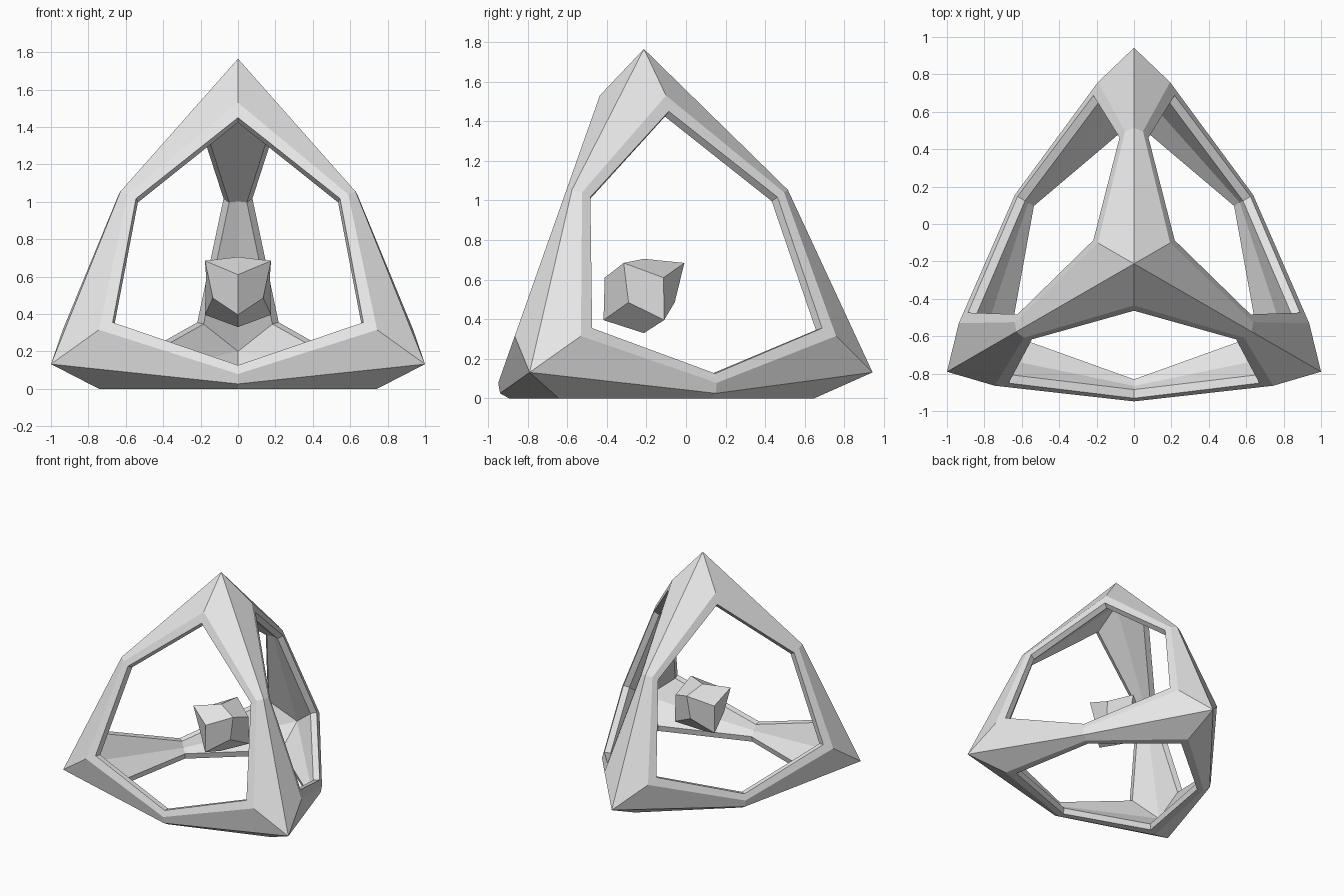
import bpy, bmesh, math
from mathutils import Vector

if "Cube" in bpy.data.objects:
    bpy.data.objects.remove(bpy.data.objects["Cube"], do_unlink=True)

CENTRE = Vector((0, -0.2125, 0.54))

# One plain grey for everything
grey = bpy.data.materials.new("plain_grey")
grey.use_nodes = True
grey.diffuse_color = (0.8, 0.8, 0.8, 1)
grey.node_tree.nodes["Principled BSDF"].inputs["Base Color"].default_value = (0.8, 0.8, 0.8, 1)

# Tetrahedron axes: top, right, back, left
s, c = math.sqrt(8) / 3, -1 / 3
AXES = [Vector((0, 0, 1))] + [
    Vector((s * math.cos(math.radians(a)), s * math.sin(math.radians(a)), c))
    for a in (-30, 90, 210)]
PAIRS = [(i, j) for i in range(4) for j in range(i + 1, 4)]


def edge_axis(i, j):
    return (AXES[i] + AXES[j]).normalized()


def shell_points(bm, corner_r, edge_r):
    """Shared corner and mid-edge vertices at given distances from the centre."""
    pts = {(i,): bm.verts.new(CENTRE + AXES[i] * corner_r) for i in range(4)}
    pts.update({p: bm.verts.new(CENTRE + edge_axis(*p) * edge_r) for p in PAIRS})
    return pts


def face_keys(skip):
    """Corner / mid-edge keys running round the side opposite one corner."""
    ids = [i for i in range(4) if i != skip]
    keys = []
    for n, i in enumerate(ids):
        keys += [(i,), tuple(sorted((i, ids[(n + 1) % 3])))]
    return keys


def flat_ring(bm, skip, height, corner_r, edge_r):
    """Planar six-point ring on one side of the tetrahedron."""
    normal = -AXES[skip]
    ring = []
    for key in face_keys(skip):
        axis = AXES[key[0]] if len(key) == 1 else edge_axis(*key)
        radial = (axis - normal * axis.dot(normal)).normalized()
        r = corner_r if len(key) == 1 else edge_r
        ring.append(bm.verts.new(CENTRE + normal * height + radial * r))
    return ring


def finish(bm, name):
    bmesh.ops.recalc_face_normals(bm, faces=bm.faces)
    mesh = bpy.data.meshes.new(name)
    bm.to_mesh(mesh)
    bm.free()
    mesh.materials.append(grey)
    obj = bpy.data.objects.new(name, mesh)
    bpy.context.collection.objects.link(obj)
    bpy.ops.object.select_all(action='DESELECT')
    obj.select_set(True)
    bpy.context.view_layer.objects.active = obj
    bpy.ops.object.shade_smooth_by_angle(angle=math.radians(12))


# Open frame: outer shell, flat rim, opening wall, inner shell on each side
bm = bmesh.new()
outer = shell_points(bm, 1.2247, 0.89)
inner = shell_points(bm, 1.02, 0.80)
for side in range(4):
    keys = face_keys(side)
    loops = [[outer[k] for k in keys],
             flat_ring(bm, side, 0.54, 0.859, 0.68),
             flat_ring(bm, side, 0.54, 0.774, 0.63),
             flat_ring(bm, side, 0.495, 0.762, 0.618),
             [inner[k] for k in keys]]
    for a, b in zip(loops, loops[1:]):
        for n in range(6):
            m = (n + 1) % 6
            bm.faces.new((a[n], a[m], b[m], b[n]))
finish(bm, "tetrahedral_frame")

# Floating core: twelve kite faces
bm = bmesh.new()
pts = shell_points(bm, 0.165, 0.25)
for side in range(4):
    tip = bm.verts.new(CENTRE - AXES[side] * 0.21)
    keys = face_keys(side)
    for n in (0, 2, 4):
        bm.faces.new((pts[keys[n]], pts[keys[n + 1]], tip, pts[keys[n - 1]]))
finish(bm, "floating_core")
